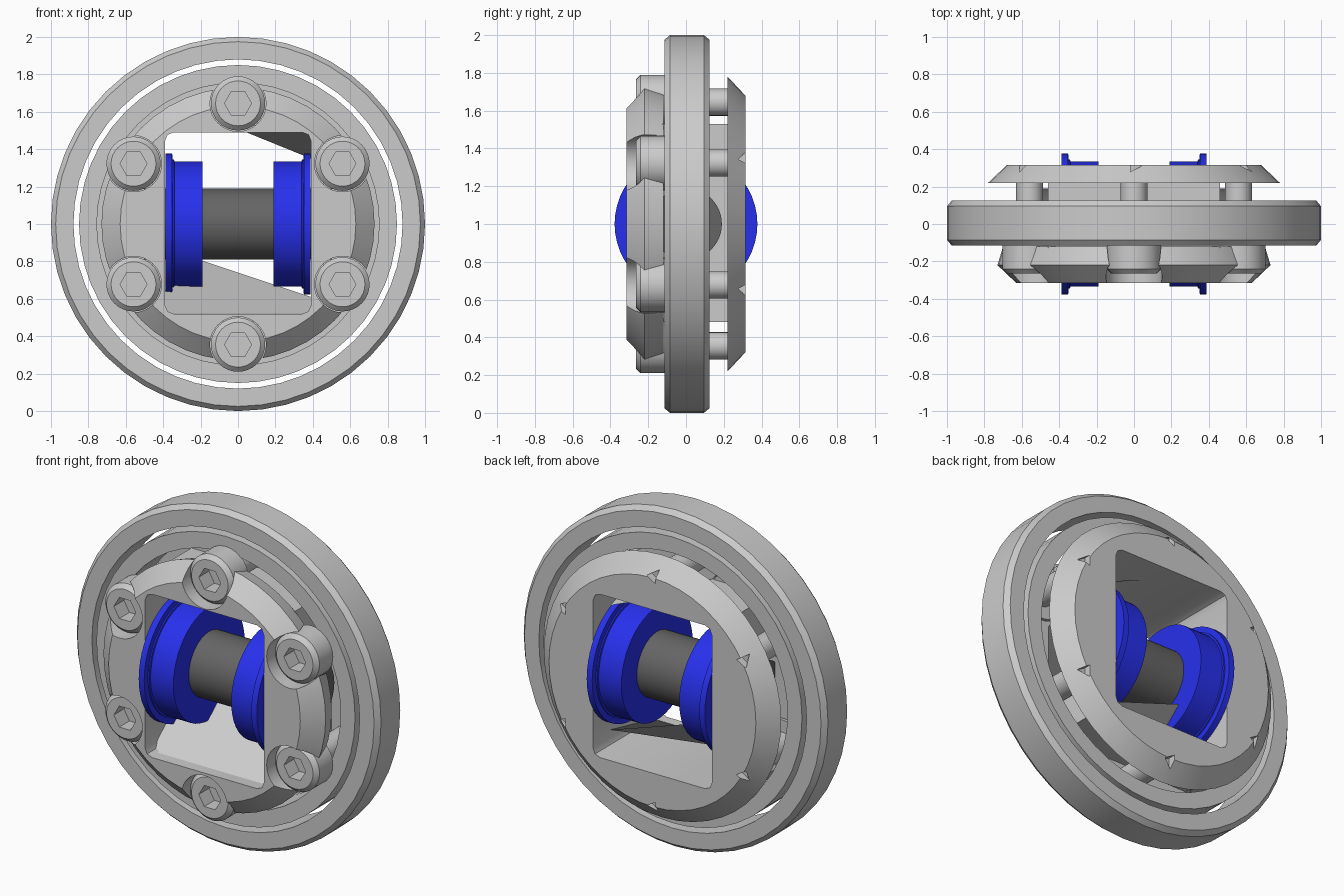
import bpy, bmesh
from math import sin, cos, pi, radians

if "Cube" in bpy.data.objects:
    bpy.data.objects.remove(bpy.data.objects["Cube"])


def finish(bm, name, mat=None, smooth=True):
    bmesh.ops.remove_doubles(bm, verts=bm.verts, dist=1e-5)
    bmesh.ops.recalc_face_normals(bm, faces=bm.faces)
    me = bpy.data.meshes.new(name)
    bm.to_mesh(me)
    bm.free()
    ob = bpy.data.objects.new(name, me)
    bpy.context.collection.objects.link(ob)
    if mat:
        me.materials.append(mat)
    if smooth:
        shade(ob)
    return ob


def shade(ob):
    bpy.ops.object.select_all(action='DESELECT')
    ob.select_set(True)
    bpy.context.view_layer.objects.active = ob
    bpy.ops.object.shade_smooth_by_angle(angle=radians(25))


def lathe(name, profile, n=48, axis='Y', centre=(0, 1), mat=None, closed=False, smooth=True):
    """Revolve (radius, along-axis) points; centre is (x, z)."""
    bm = bmesh.new()
    cx, cz = centre
    rings = []
    for i in range(n):
        a = 2 * pi * i / n
        if axis == 'Y':
            co = [(cx + r * cos(a), t, cz + r * sin(a)) for r, t in profile]
        else:
            co = [(t, r * cos(a), cz + r * sin(a)) for r, t in profile]
        rings.append([bm.verts.new(c) for c in co])
    m = len(profile)
    for i in range(n):
        p, q = rings[i], rings[(i + 1) % n]
        for j in range(m if closed else m - 1):
            k = (j + 1) % m
            bm.faces.new((p[j], q[j], q[k], p[k]))
    if not closed:
        bm.faces.new([r[0] for r in rings])
        bm.faces.new([r[-1] for r in rings])
    return finish(bm, name, mat, smooth)


def box(name, x, y, z, bevel=0):
    bm = bmesh.new()
    bmesh.ops.create_cube(bm, size=1)
    for v in bm.verts:
        v.co = [lo + (c + .5) * (hi - lo) for c, (lo, hi) in zip(v.co, (x, y, z))]
    if bevel:
        edges = [e for e in bm.edges if abs(e.verts[0].co.y - e.verts[1].co.y) > .01]
        bmesh.ops.bevel(bm, geom=edges, offset=bevel, segments=2, profile=.5, affect='EDGES')
    return finish(bm, name, smooth=False)


def cut(ob, cutters):
    for c in cutters:
        c.hide_render = True
        m = ob.modifiers.new('cut', 'BOOLEAN')
        m.operation, m.object, m.solver = 'DIFFERENCE', c, 'EXACT'
        bpy.ops.object.select_all(action='DESELECT')
        ob.select_set(True)
        bpy.context.view_layer.objects.active = ob
        bpy.ops.object.modifier_apply(modifier=m.name)
        bpy.data.objects.remove(c)
    shade(ob)


def material(name, rgb):
    m = bpy.data.materials.new(name)
    m.diffuse_color = (*rgb, 1)
    m.use_nodes = True
    m.node_tree.nodes["Principled BSDF"].inputs["Base Color"].default_value = m.diffuse_color
    return m


def window():
    return box('window_cutter', (-.39, .39), (-.6, .6), (.52, 1.49), .045)


blue = material('blue', (.02, .03, .85))
dark = material('dark_grey', (.13, .13, .13))
bolts = [(.645 * cos(radians(a)), 1 + .645 * sin(radians(a))) for a in range(30, 390, 60)]

# Outer and inner rings with a see-through gap
lathe('outer_ring', [(.975, -.115), (1, -.085), (1, .095), (.975, .125),
                     (.88, .125), (.88, -.115)], closed=True)
lathe('inner_ring', [(.85, -.115), (.85, .125), (.755, .125), (.755, -.115)], closed=True)

# Front clamp plate with bolt pockets
front = lathe('front_plate', [(.63, -.315), (.73, -.22), (.70, -.12)], smooth=False)
cut(front, [window()] + [lathe('pocket_cutter', [(.15, -.5), (.15, -.05)], 32, centre=b)
                         for b in bolts])

# Back clamp plate with small notches
back = lathe('back_plate', [(.78, .22), (.68, .315)], smooth=False)
cut(back, [window()] + [lathe('notch_cutter', [(.04, .27), (.04, .4)], 3,
                              centre=(b[0] * 1.06, 1 + (b[1] - 1) * 1.06)) for b in bolts])

# Square sleeve joining the plates
sleeve = box('sleeve', (-.46, .46), (-.2, .24), (.48, 1.53))
cut(sleeve, [window()])

# Sloped webs inside the window
for name, pts in (('lower_web', [(-.39, -.25, .522), (.39, -.25, .522), (.39, .15, .61), (-.39, .15, .87)]),
                  ('upper_web', [(.05, .15, 1.488), (.39, -.25, 1.488), (.39, .15, 1.35)])):
    bm = bmesh.new()
    bm.faces.new([bm.verts.new(p) for p in pts])
    finish(bm, name, smooth=False)

# Socket-head bolts
for i, b in enumerate(bolts):
    head = lathe(f'bolt_head_{i}', [(.145, -.11), (.145, -.24), (.12, -.265)], 32, centre=b)
    cut(head, [lathe('socket_cutter', [(.072, -.4), (.072, -.17)], 6, centre=b, smooth=False)])
    lathe(f'bolt_shaft_{i}', [(.072, -.12), (.072, .23)], 24, centre=b)

# Axle and flanged rollers
lathe('axle', [(.19, -.5), (.19, .5)], axis='X', mat=dark)
for side, s in (('left', -1), ('right', 1)):
    lathe(f'{side}_roller', [(.335, .19 * s), (.335, .34 * s), (.345, .342 * s), (.345, .35 * s),
                             (.378, .352 * s), (.378, .388 * s)], axis='X', mat=blue)
